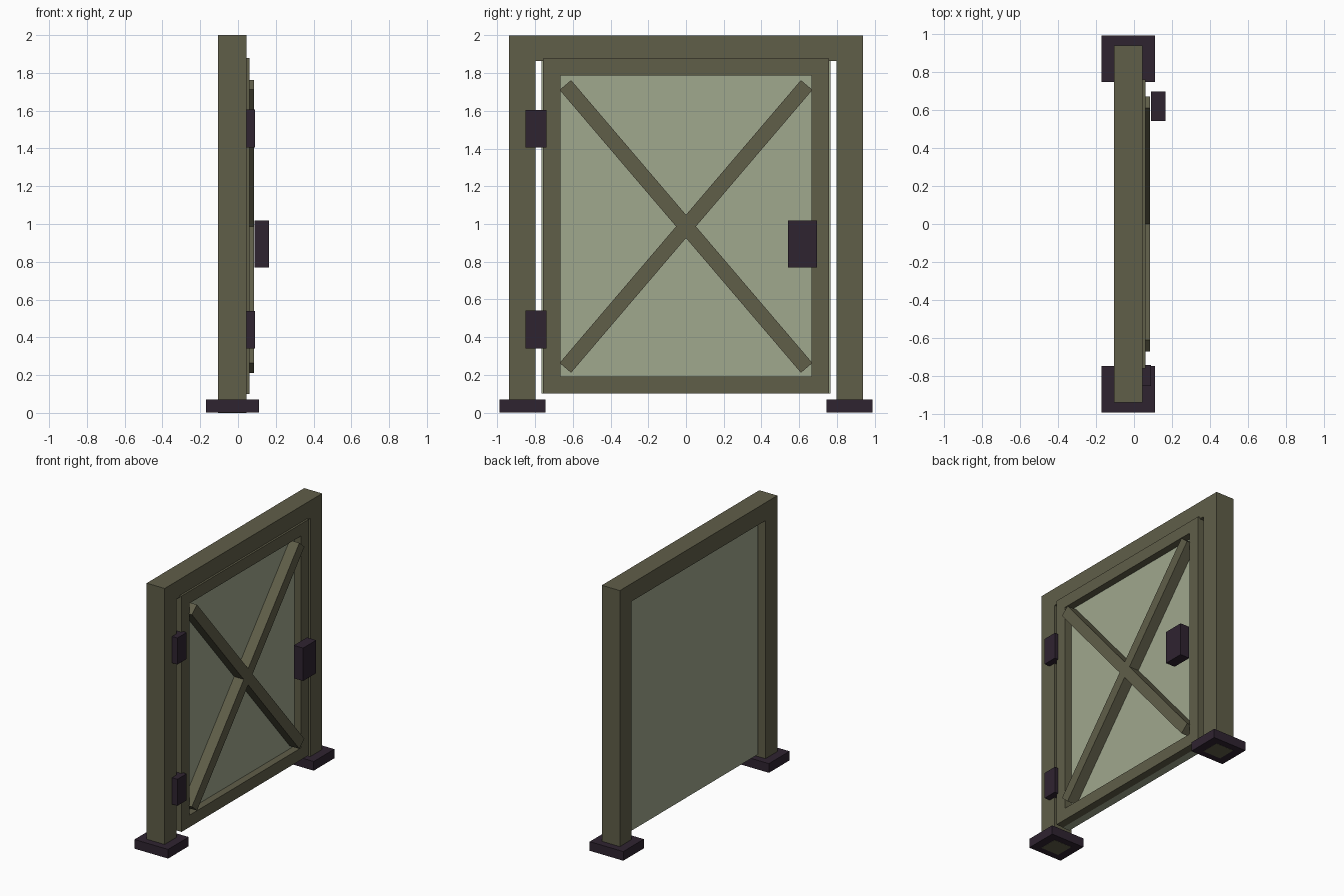
import bpy
import math

default = bpy.data.objects.get("Cube")
if default:
    bpy.data.objects.remove(default, do_unlink=True)


def material(name, rgb):
    mat = bpy.data.materials.new(name)
    mat.use_nodes = True
    colour = (*rgb, 1)
    mat.diffuse_color = colour
    mat.node_tree.nodes["Principled BSDF"].inputs["Base Color"].default_value = colour
    return mat


olive = material("olive frame", (0.117, 0.112, 0.066))
sage = material("sage panel", (0.352, 0.392, 0.270))
dark = material("dark metal", (0.028, 0.017, 0.030))


def box(name, mat, x, y, z, tilt=0):
    """Box from (low, high) ranges, optionally tilted about the x axis."""
    spans = (x, y, z)
    bpy.ops.mesh.primitive_cube_add(size=1, location=[(a + b) / 2 for a, b in spans])
    obj = bpy.context.object
    obj.name = name
    obj.scale = [b - a for a, b in spans]
    obj.rotation_euler.x = tilt
    obj.data.materials.append(mat)
    return obj


def across(side, near, far):
    """Range mirrored to the given side of y = 0."""
    return tuple(sorted((side * near, side * far)))


# Outer surround: posts, feet and lintel
POST_X = (-0.105, 0.045)
for side, label in ((-1, "hinge"), (1, "latch")):
    box(f"{label}_post", olive, POST_X, across(side, 0.797, 0.938), (0, 1.865))
    box(f"{label}_foot", dark, (-0.17, 0.11), across(side, 0.745, 0.99), (0.001, 0.07))
box("lintel", olive, POST_X, (-0.938, 0.938), (1.865, 2))

# Door panel with raised border
box("door_panel", sage, (-0.062, 0.005), (-0.767, 0.767), (0.102, 1.876))
BORDER_X = (0, 0.06)
for side, label in ((-1, "hinge"), (1, "latch")):
    box(f"{label}_stile", olive, BORDER_X, across(side, 0.665, 0.758), (0.1, 1.878))
box("bottom_rail", olive, BORDER_X, (-0.665, 0.665), (0.1, 0.19))
box("top_rail", olive, BORDER_X, (-0.665, 0.665), (1.787, 1.878))

# Crossed braces
run, rise = 1.28, 1.5
half = math.hypot(run, rise) / 2
for side, label in ((-1, "falling"), (1, "rising")):
    box(f"{label}_brace", olive, (0.004, 0.085), (-0.04, 0.04),
        (0.987 - half, 0.987 + half), -side * math.atan2(run, rise))

# Hinges and latch
for label, low in (("lower", 0.34), ("upper", 1.405)):
    box(f"{label}_hinge", dark, (0.02, 0.09), (-0.85, -0.74), (low, low + 0.2))
box("latch_box", dark, (0.088, 0.165), (0.54, 0.696), (0.77, 1.018))
